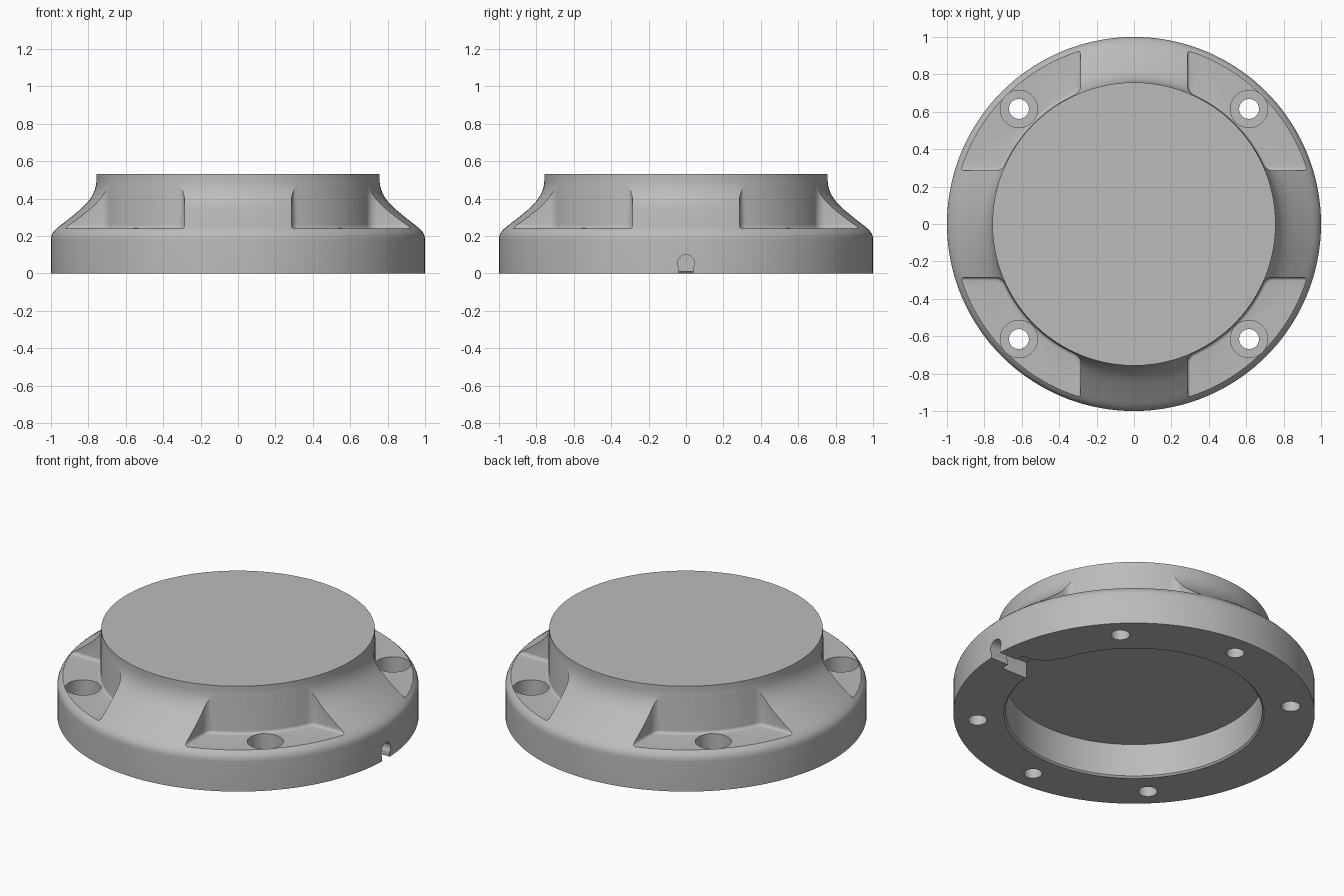
import bpy, bmesh
from math import pi, sin, cos, sqrt, atan2
from mathutils import Vector, Matrix
from mathutils.geometry import interpolate_bezier

cube = bpy.data.objects.get("Cube")
if cube:
    bpy.data.objects.remove(cube)

grey = bpy.data.materials.new("plain grey")
grey.use_nodes = True
grey.diffuse_color = (0.5, 0.5, 0.5, 1)
grey.node_tree.nodes["Principled BSDF"].inputs["Base Color"].default_value = (0.5, 0.5, 0.5, 1)


def finish(bm, name):
    bmesh.ops.recalc_face_normals(bm, faces=bm.faces)
    mesh = bpy.data.meshes.new(name)
    bm.to_mesh(mesh)
    bm.free()
    mesh.materials.append(grey)
    obj = bpy.data.objects.new(name, mesh)
    bpy.context.collection.objects.link(obj)
    return obj


def lathe(profile, name, steps=144):
    bm = bmesh.new()
    verts = [bm.verts.new((r, 0, z)) for r, z in profile]
    edges = [bm.edges.new(pair) for pair in zip(verts, verts[1:])]
    bmesh.ops.spin(bm, geom=verts + edges, cent=(0, 0, 0), axis=(0, 0, 1),
                   angle=2 * pi, steps=steps, use_merge=True)
    bmesh.ops.remove_doubles(bm, verts=bm.verts, dist=1e-4)
    return finish(bm, name)


def prism(outline, z0, z1, name, turn=0, floor_round=0):
    bm = bmesh.new()
    base = bm.faces.new([bm.verts.new((x, y, z0)) for x, y in outline])
    top = bmesh.ops.extrude_face_region(bm, geom=[base], use_keep_orig=True)
    bmesh.ops.translate(bm, vec=(0, 0, z1 - z0),
                        verts=[v for v in top["geom"] if isinstance(v, bmesh.types.BMVert)])
    bmesh.ops.recalc_face_normals(bm, faces=bm.faces)
    if floor_round:
        rim = [e for e in bm.edges if all(abs(v.co.z - z0) < 1e-5 for v in e.verts)]
        bmesh.ops.bevel(bm, geom=rim, offset=floor_round, segments=4, profile=0.5, affect='EDGES')
    bmesh.ops.rotate(bm, verts=bm.verts, matrix=Matrix.Rotation(turn, 3, 'Z'))
    return finish(bm, name)


def drill(x, y, radius, z0, z1, name):
    ring = [(x + radius * cos(i * pi / 24), y + radius * sin(i * pi / 24)) for i in range(48)]
    return prism(ring, z0, z1, name)


# Revolved body: underside recess, outer rim, flared shoulder, flat top
shoulder = interpolate_bezier(Vector((1, 0.18)), Vector((1, 0.225)),
                              Vector((0.97, 0.24)), Vector((0.91, 0.287)), 12)
neck = interpolate_bezier(Vector((0.91, 0.287)), Vector((0.84, 0.345)),
                          Vector((0.757, 0.40)), Vector((0.757, 0.50)), 16)
body = lathe([(0, 0.21), (0.71, 0.21), (0.71, 0.01), (0.72, 0), (1, 0)]
             + [tuple(p) for p in shoulder + neck[1:]] + [(0.757, 0.53), (0, 0.53)],
             "flanged_cover")

# Pocket outline: straight sides, rounded corners, curved inner wall
R, side, f = 0.76, 0.285, 0.06
cx, cy = side + f, sqrt((R + f) ** 2 - (side + f) ** 2)
end = atan2(cy, cx)
half = [(side, 1.2)]
for i in range(9):
    a = pi + (end - 0) * i / 8
    half.append((cx + f * cos(a), cy + f * sin(a)))
for i in range(1, 13):
    a = end + (pi / 4 - end) * i / 12
    half.append((R * cos(a), R * sin(a)))
outline = half + [(y, x) for x, y in reversed(half[:-1])] + [(1.2, 1.2)]

# Four pockets, each with a counterbored screw hole
cutters = []
for k in range(4):
    a = pi / 4 + k * pi / 2
    x, y = 0.87 * cos(a), 0.87 * sin(a)
    cutters.append(prism(outline, 0.24, 0.8, "pocket_cutter", k * pi / 2, 0.018))
    cutters.append(drill(x, y, 0.1, 0.1, 0.4, "counterbore_cutter"))
    cutters.append(drill(x, y, 0.053, -0.1, 0.3, "screw_hole_cutter"))

# Two blind holes in the underside
for y in (-0.87, 0.87):
    cutters.append(drill(0, y, 0.05, -0.1, 0.12, "blind_hole_cutter"))

# Cable notch: keyhole channel through the rim and a wider inner pocket
channel = drill(0, 0, 0.045, 0.6, 1.1, "cable_channel_cutter")
channel.data.transform(Matrix.Translation((0, 0, 0.055)) @ Matrix.Rotation(pi / 2, 4, 'Y'))
slit = prism([(0.6, -0.037), (1.1, -0.037), (1.1, 0.037), (0.6, 0.037)], -0.1, 0.04, "slit_cutter")
flare = prism([(0.6, -0.085), (0.88, -0.085), (0.88, 0.085), (0.8, 0.1), (0.74, 0.14),
               (0.68, 0.23), (0.6, 0.23)], -0.1, 0.1, "cable_pocket_cutter")
cutters += [channel, slit, flare]

for cutter in cutters:
    mod = body.modifiers.new(cutter.name, 'BOOLEAN')
    mod.operation, mod.solver, mod.object = 'DIFFERENCE', 'EXACT', cutter

# Bake the cuts, then drop the cutters
graph = bpy.context.evaluated_depsgraph_get()
mesh = bpy.data.meshes.new_from_object(body.evaluated_get(graph))
body.modifiers.clear()
body.data = mesh
for cutter in cutters:
    bpy.data.objects.remove(cutter)

bpy.ops.object.select_all(action='DESELECT')
body.select_set(True)
bpy.context.view_layer.objects.active = body
bpy.ops.object.shade_smooth_by_angle(angle=pi / 6)
